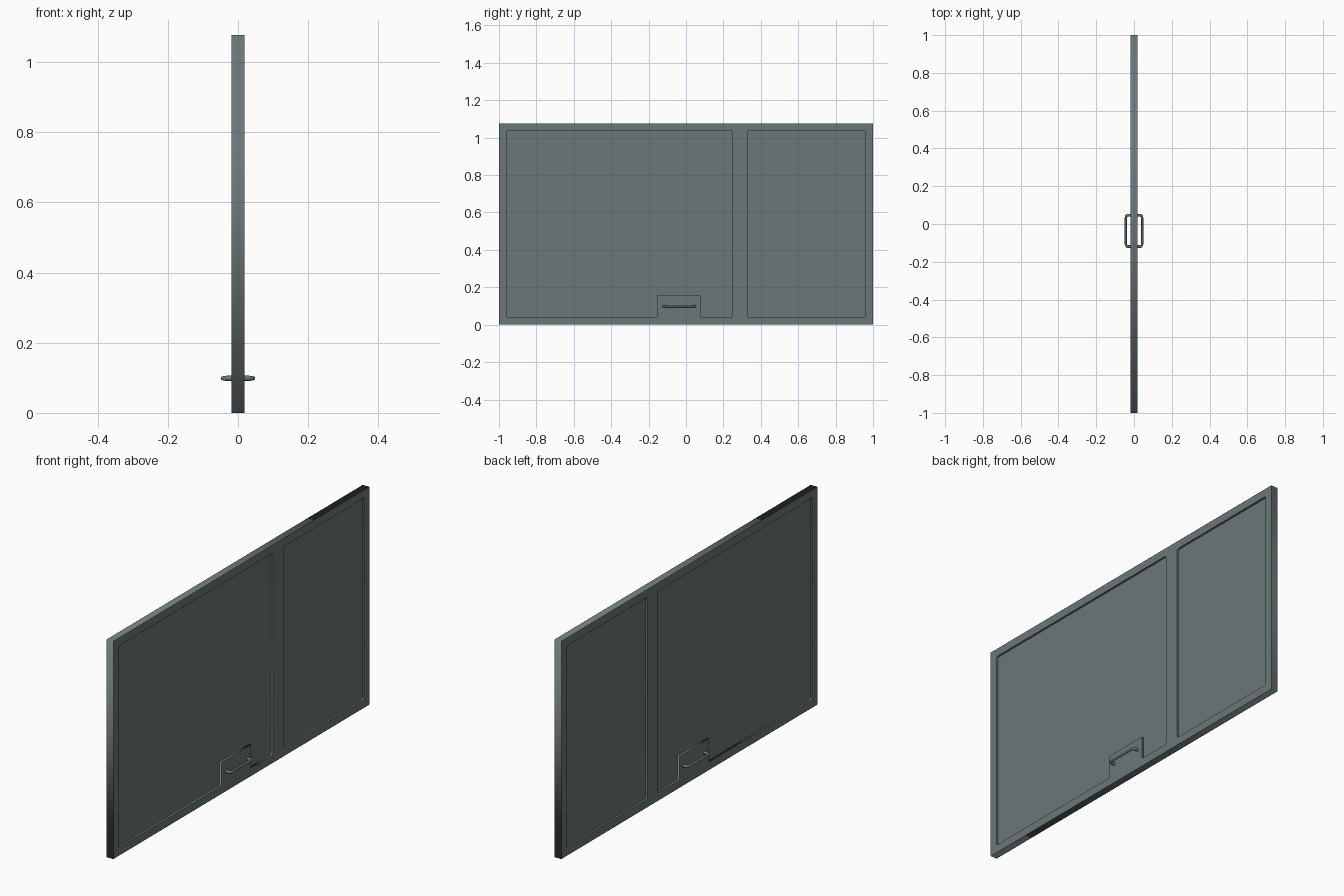
import bpy, math
from mathutils import Vector, Matrix

if "Cube" in bpy.data.objects:
    bpy.data.objects.remove(bpy.data.objects["Cube"])

H = 1.077          # door height
T = 0.018          # half thickness of the frame
PANE = 0.008       # half thickness of the recessed panes
R = 0.01           # rounding of the pane corners

grey = bpy.data.materials.new("slate grey")
grey.diffuse_color = (0.15, 0.185, 0.187, 1)
grey.use_nodes = True
grey.node_tree.nodes["Principled BSDF"].inputs["Base Color"].default_value = grey.diffuse_color


def rounded(points):
    """Round the corners marked with a radius: (y, z, radius)."""
    out = []
    n = len(points)
    for i, (y, z, r) in enumerate(points):
        p = Vector((y, z))
        if r == 0:
            out.append(p)
            continue
        a = p + (Vector(points[i - 1][:2]) - p).normalized() * r
        b = p + (Vector(points[(i + 1) % n][:2]) - p).normalized() * r
        for k in range(5):
            t = k / 4
            out.append(a * (1 - t) ** 2 + p * 2 * t * (1 - t) + b * t * t)
    return out


def to_mesh(ob):
    bpy.ops.object.select_all(action='DESELECT')
    bpy.context.view_layer.objects.active = ob
    ob.select_set(True)
    bpy.ops.object.convert(target='MESH')
    return bpy.context.view_layer.objects.active


def plate(name, outlines, half):
    """Flat plate in the y-z plane; further outlines become holes."""
    cu = bpy.data.curves.new(name, 'CURVE')
    cu.dimensions = '2D'
    cu.fill_mode = 'BOTH'
    cu.extrude = half
    for pts in outlines:
        sp = cu.splines.new('POLY')
        sp.points.add(len(pts) - 1)
        for q, p in zip(sp.points, pts):
            q.co = (p.x, p.y, 0, 1)
        sp.use_cyclic_u = True
    cu.materials.append(grey)
    ob = bpy.data.objects.new(name, cu)
    bpy.context.collection.objects.link(ob)
    ob = to_mesh(ob)
    ob.data.transform(Matrix.Rotation(math.pi / 2, 4, 'Z') @ Matrix.Rotation(math.pi / 2, 4, 'X'))
    return ob


# outlines of the door and of its two recesses
border = [Vector(p) for p in ((-1, 0), (1, 0), (1, H), (-1, H))]
large = rounded([(-0.96, 0.04, R), (-0.155, 0.04, 0), (-0.155, 0.155, 0), (0.077, 0.155, 0),
                 (0.077, 0.04, 0), (0.248, 0.04, R), (0.248, H - 0.04, R), (-0.96, H - 0.04, R)])
small = rounded([(0.328, 0.04, R), (0.96, 0.04, R), (0.96, H - 0.04, R), (0.328, H - 0.04, R)])

plate("door_frame", [border, large, small], T)
plate("large_pane", [large], PANE)
plate("small_pane", [small], PANE)

# pull handles on both faces: thick posts, rounded corners, thinner bar
Y0, Y1, Z, X, C = -0.1195, 0.0465, 0.0985, 0.0435, 0.012
half_path = [(T - 0.004, Y0, 0.0075), (X - C, Y0, 0.0075)]
for k in range(1, 5):
    a = math.radians(22.5 * k)
    half_path.append((X - C + C * math.sin(a), Y0 + C - C * math.cos(a), 0.0075 - 0.0005 * k))
path = half_path + [(x, Y0 + Y1 - y, r) for x, y, r in reversed(half_path)]

for side, name in ((1, "right_handle"), (-1, "left_handle")):
    cu = bpy.data.curves.new(name, 'CURVE')
    cu.dimensions = '3D'
    cu.bevel_depth = 1.0
    cu.bevel_resolution = 4
    cu.use_fill_caps = True
    sp = cu.splines.new('POLY')
    sp.points.add(len(path) - 1)
    for q, (x, y, r) in zip(sp.points, path):
        q.co = (side * x, y, Z, 1)
        q.radius = r
    cu.materials.append(grey)
    ob = bpy.data.objects.new(name, cu)
    bpy.context.collection.objects.link(ob)
    ob = to_mesh(ob)
    bpy.ops.object.shade_smooth_by_angle(angle=math.radians(35))
